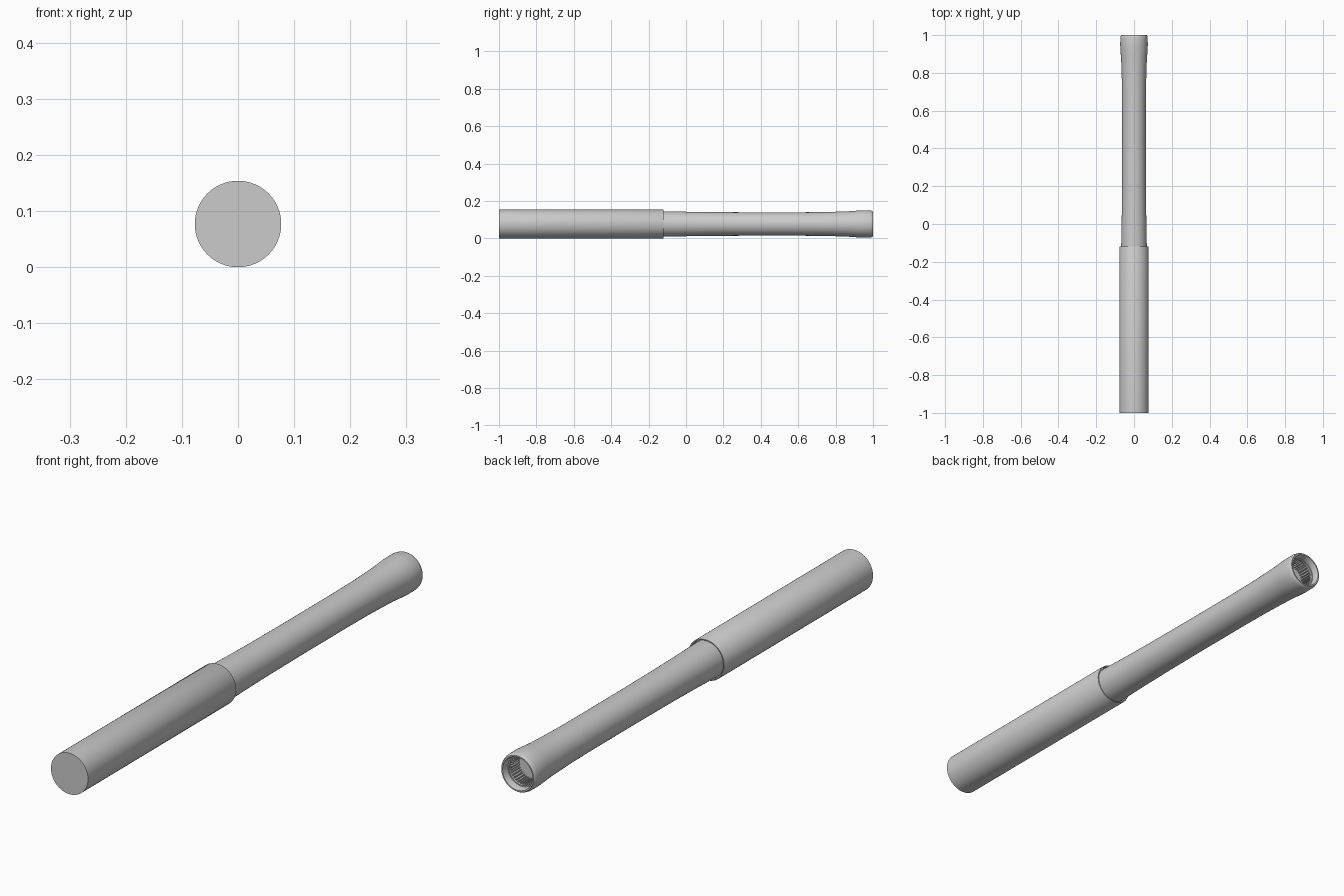
import bpy, math
from mathutils import Matrix

if "Cube" in bpy.data.objects:
    bpy.data.objects.remove(bpy.data.objects["Cube"])

SEG = 64
CZ = 0.077  # axis height


def lathe(name, profile):
    """Revolve (y, radius) points around the long axis."""
    verts, faces = [], []
    for y, r in profile:
        for i in range(SEG):
            a = 2 * math.pi * i / SEG
            verts.append((r * math.cos(a), y, CZ + r * math.sin(a)))
    n = len(profile)
    for k in range(n - 1):
        for i in range(SEG):
            j = (i + 1) % SEG
            faces.append((k * SEG + i, (k + 1) * SEG + i, (k + 1) * SEG + j, k * SEG + j))
    faces.append(tuple(range(SEG)))
    faces.append(tuple(reversed(range((n - 1) * SEG, n * SEG))))
    return finish(name, verts, faces)


def finish(name, verts, faces):
    me = bpy.data.meshes.new(name)
    me.from_pydata(verts, [], faces)
    ob = bpy.data.objects.new(name, me)
    bpy.context.collection.objects.link(ob)
    bpy.ops.object.select_all(action='DESELECT')
    ob.select_set(True)
    bpy.context.view_layer.objects.active = ob
    bpy.ops.object.mode_set(mode='EDIT')
    bpy.ops.mesh.select_all(action='SELECT')
    bpy.ops.mesh.normals_make_consistent(inside=False)
    bpy.ops.object.mode_set(mode='OBJECT')
    bpy.ops.object.shade_smooth_by_angle(angle=math.radians(30))
    return ob


# Thick rear sleeve with a shallow recess where the barrel enters
lathe("rear_sleeve", [(-1, 0.077), (-0.122, 0.077), (-0.119, 0.0755),
                      (-0.119, 0.072), (-0.135, 0.072)])

# Slim barrel flaring into a hollow muzzle
lathe("barrel", [(-0.14, 0.068), (-0.06, 0.067), (0.0, 0.0655), (0.14, 0.0635),
                 (0.35, 0.0625), (0.6, 0.0625), (0.72, 0.0635), (0.80, 0.0655),
                 (0.87, 0.068), (0.91, 0.071), (0.945, 0.073), (0.985, 0.0725),
                 (0.996, 0.070), (1.0, 0.067), (1.0, 0.062), (0.992, 0.059),
                 (0.975, 0.057), (0.975, 0.053), (0.92, 0.053)])

# Ring of rifling ribs inside the muzzle
verts, faces = [], []
COUNT = 32
for k in range(COUNT):
    rot = Matrix.Rotation(2 * math.pi * k / COUNT, 3, 'Y')
    base = len(verts)
    for y in (0.918, 0.968):
        for x, r in ((-0.0028, 0.054), (0.0028, 0.054), (0.0014, 0.047), (-0.0014, 0.047)):
            p = rot @ Matrix.Identity(3).col[2].copy() * r + rot @ Matrix.Identity(3).col[0].copy() * x
            verts.append((p.x, y, p.z + CZ))
    for f in ((0, 1, 2, 3), (7, 6, 5, 4), (0, 4, 5, 1), (1, 5, 6, 2), (2, 6, 7, 3), (3, 7, 4, 0)):
        faces.append(tuple(base + i for i in f))
finish("muzzle_ribs", verts, faces)
